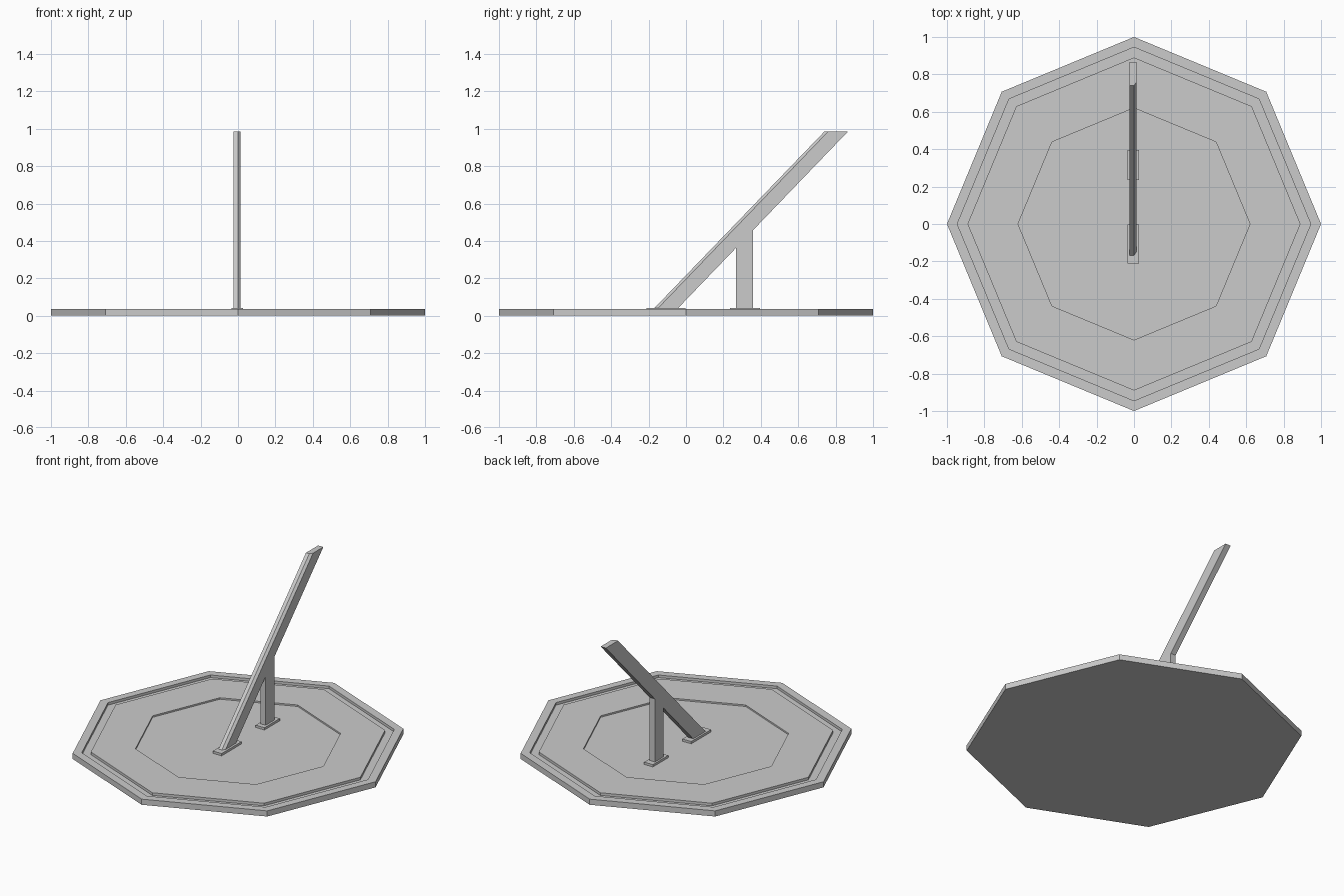
import bpy, bmesh
from math import cos, sin, tau

if "Cube" in bpy.data.objects:
    bpy.data.objects.remove(bpy.data.objects["Cube"])


def loft(name, loops):
    """Skin a list of closed loops and cap both ends."""
    bm = bmesh.new()
    rings = [[bm.verts.new(p) for p in loop] for loop in loops]
    n = len(rings[0])
    for a, b in zip(rings, rings[1:]):
        for i in range(n):
            j = (i + 1) % n
            bm.faces.new((a[i], a[j], b[j], b[i]))
    bm.faces.new(rings[0][::-1])
    bm.faces.new(rings[-1])
    bmesh.ops.recalc_face_normals(bm, faces=bm.faces)
    mesh = bpy.data.meshes.new(name)
    bm.to_mesh(mesh)
    bm.free()
    obj = bpy.data.objects.new(name, mesh)
    bpy.context.collection.objects.link(obj)
    return obj


def octagon(r, z):
    return [(r * cos(i * tau / 8), r * sin(i * tau / 8), z) for i in range(8)]


def rectangle(x0, x1, y0, y1, z):
    return [(x0, y0, z), (x1, y0, z), (x1, y1, z), (x0, y1, z)]


# Octagonal dial: rim, groove, raised band and shallow centre recess
TOP, GROOVE, FLOOR = 0.037, 0.02, 0.027
steps = [(1, 0), (1, TOP), (0.945, TOP), (0.945, GROOVE), (0.89, GROOVE),
         (0.89, TOP), (0.62, TOP), (0.62, FLOOR)]
loft("dial_plate", [octagon(r, z) for r, z in steps])

# Foot pads
PAD = 0.042
for name, y0, y1 in (("front_foot", -0.21, -0.003), ("back_foot", 0.235, 0.395)):
    loft(name, [rectangle(-0.036, 0.028, y0, y1, z) for z in (FLOOR - 0.004, PAD)])


# Slanted pointer, chamfered along the upper right edge
def pointer_section(x, inset):
    return [(x, -0.17 + inset, PAD - 0.002), (x, -0.043, PAD - 0.002),
            (x, 0.866, 0.985), (x, 0.74 + inset, 0.985)]


loft("pointer", [pointer_section(-0.024, 0), pointer_section(0, 0),
                 pointer_section(0.014, 0.02)])

# Upright post, cut to the slope of the pointer
post = [(0.267, PAD - 0.002), (0.357, PAD - 0.002), (0.357, 0.457), (0.267, 0.364)]
loft("support_post", [[(x, y, z) for y, z in post] for x in (-0.024, 0.014)])
